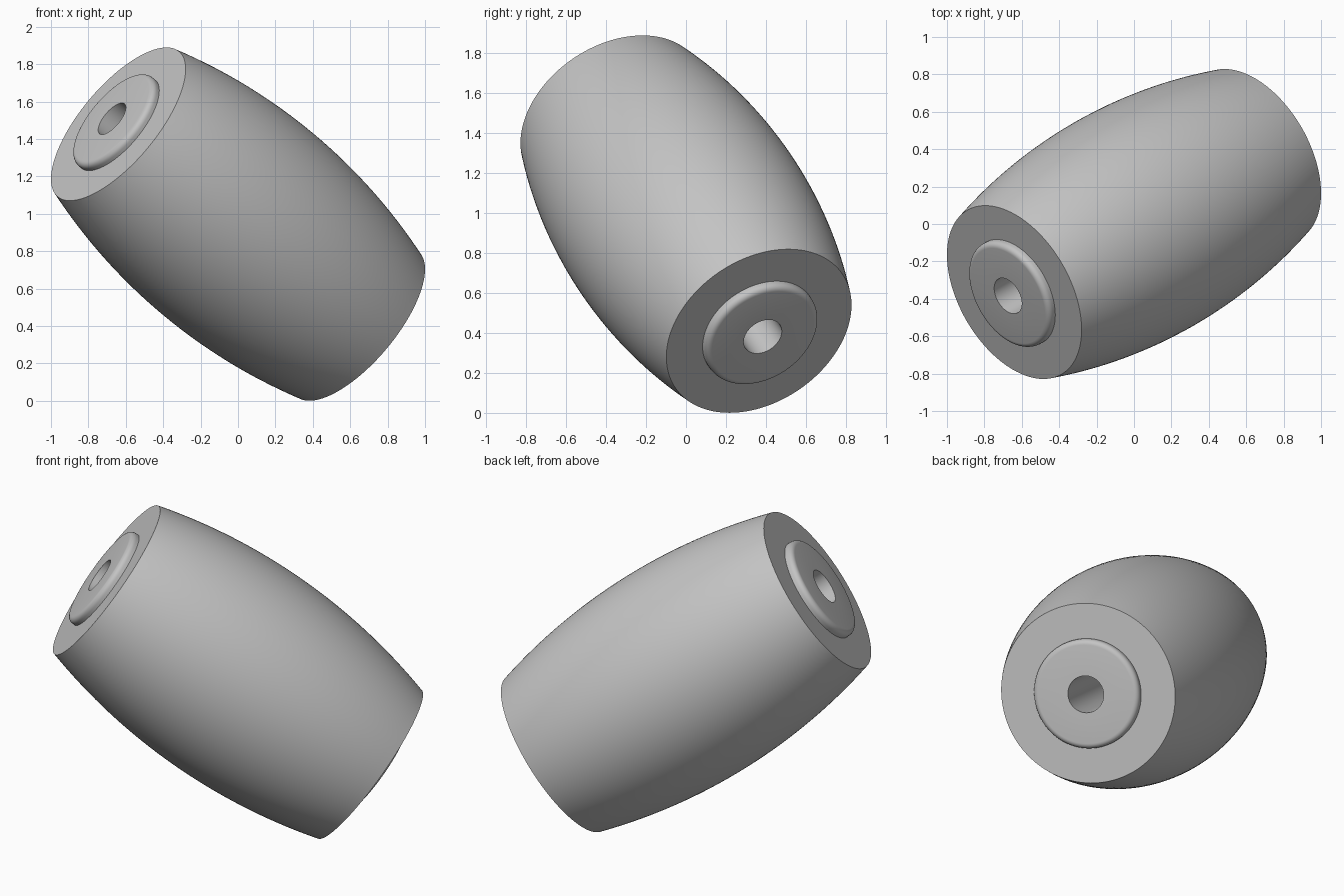
import bpy
import bmesh
import math
from mathutils import Vector

cube = bpy.data.objects.get("Cube")
if cube:
    bpy.data.objects.remove(cube, do_unlink=True)

# Main dimensions
HALF_AXIS = Vector((-0.64, -0.365, 0.535))
CENTRE = Vector((0, 0, 0.945))
HALF_LEN = HALF_AXIS.length
R_END, R_MID = 0.506, 0.63
R_BOSS, R_BORE = 0.308, 0.104
BOSS_H, FILLET = 0.048, 0.03
SEGMENTS = 128

grey = bpy.data.materials.new("plain grey")
grey.use_nodes = True
colour = (0.55, 0.55, 0.55, 1)
grey.diffuse_color = colour
grey.node_tree.nodes["Principled BSDF"].inputs["Base Color"].default_value = colour


def half_profile():
    """Radius and height from the middle of the bulge up to the bore mouth."""
    sag = R_MID - R_END
    arc_r = (HALF_LEN ** 2 + sag ** 2) / (2 * sag)
    pts = []
    # Bulging wall
    steps = 16
    for i in range(steps + 1):
        z = HALF_LEN * i / steps
        pts.append((R_MID - arc_r + math.sqrt(arc_r ** 2 - z ** 2), z))
    # Raised boss with a rounded rim
    pts.append((R_BOSS, HALF_LEN))
    top = HALF_LEN + BOSS_H
    for i in range(7):
        a = math.pi / 2 * i / 6
        pts.append((R_BOSS - FILLET + FILLET * math.cos(a),
                    top - FILLET + FILLET * math.sin(a)))
    pts.append((R_BORE, top))
    return pts


def lathe(name, profile):
    """Revolve a closed profile around z."""
    bm = bmesh.new()
    verts = [bm.verts.new((r, 0, z)) for r, z in profile]
    edges = [bm.edges.new((v, verts[(i + 1) % len(verts)])) for i, v in enumerate(verts)]
    bmesh.ops.spin(bm, geom=verts + edges, cent=(0, 0, 0), axis=(0, 0, 1),
                   angle=math.tau, steps=SEGMENTS, use_duplicate=False)
    bmesh.ops.remove_doubles(bm, verts=bm.verts[:], dist=0.0001)
    bmesh.ops.recalc_face_normals(bm, faces=bm.faces[:])
    mesh = bpy.data.meshes.new(name)
    bm.to_mesh(mesh)
    bm.free()
    mesh.materials.append(grey)
    obj = bpy.data.objects.new(name, mesh)
    bpy.context.collection.objects.link(obj)
    return obj


# Barrel-shaped roller with a boss on each end and a bore right through
upper = half_profile()
lower = [(r, -z) for r, z in reversed(upper[1:])]
roller = lathe("barrel_roller", lower + upper)
roller.rotation_euler = HALF_AXIS.to_track_quat('Z', 'Y').to_euler()
roller.location = CENTRE

bpy.ops.object.select_all(action='DESELECT')
roller.select_set(True)
bpy.context.view_layer.objects.active = roller
bpy.ops.object.shade_smooth_by_angle(angle=math.radians(30))
